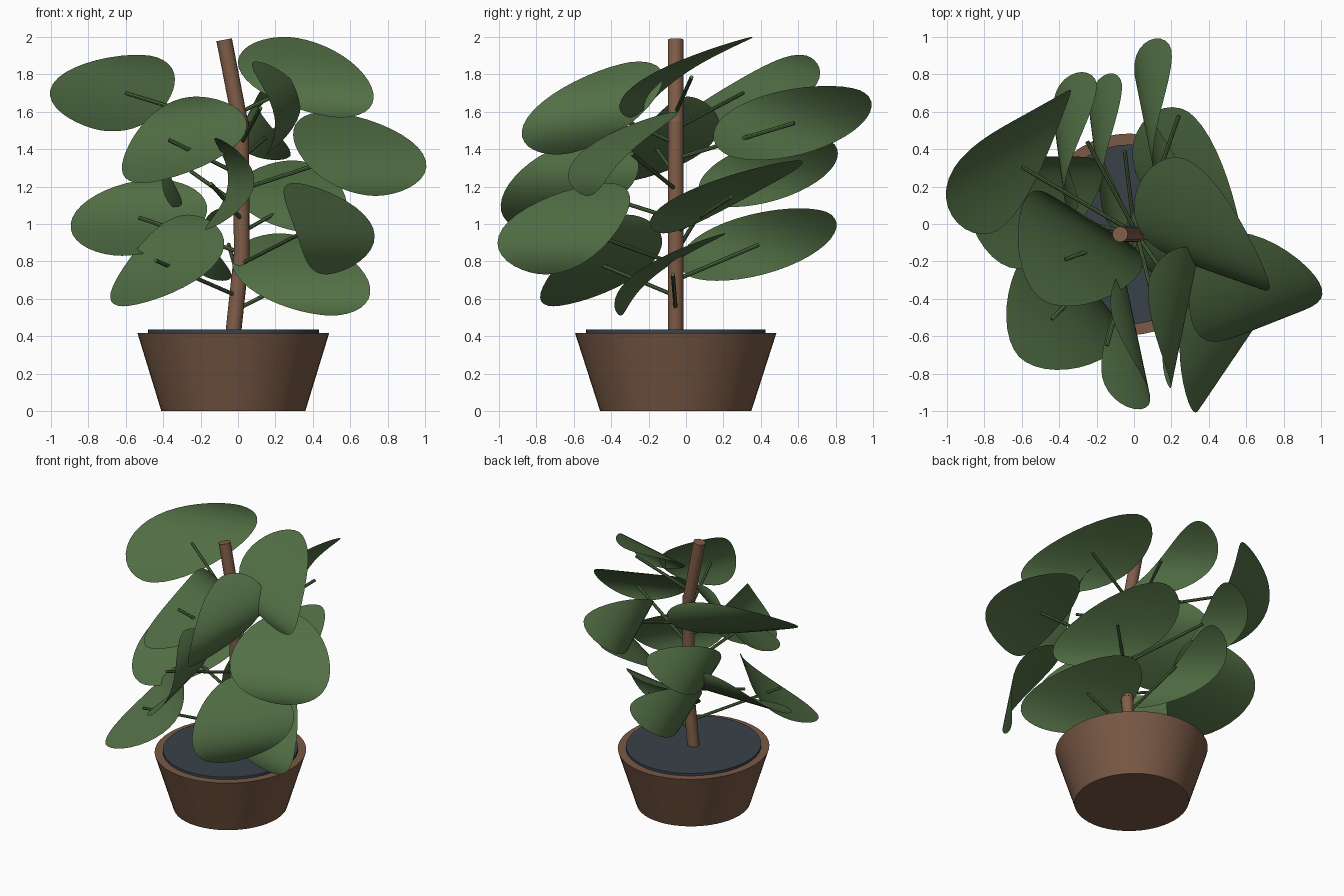
import bpy, bmesh, math
from mathutils import Vector

if "Cube" in bpy.data.objects:
    bpy.data.objects.remove(bpy.data.objects["Cube"])

CX, CY = -0.025, -0.055


def material(name, rgb):
    m = bpy.data.materials.new(name)
    m.diffuse_color = (*rgb, 1)
    m.use_nodes = True
    m.node_tree.nodes["Principled BSDF"].inputs["Base Color"].default_value = m.diffuse_color
    return m


CLAY = material("clay", (0.19, 0.1, 0.06))
SOIL = material("soil", (0.04, 0.055, 0.068))
BARK = material("bark", (0.22, 0.11, 0.065))
LEAF = material("leaf_green", (0.085, 0.16, 0.06))


def finish(name, bm, mat, angle=40):
    bmesh.ops.remove_doubles(bm, verts=bm.verts, dist=1e-5)
    me = bpy.data.meshes.new(name)
    bm.to_mesh(me)
    bm.free()
    ob = bpy.data.objects.new(name, me)
    bpy.context.collection.objects.link(ob)
    me.materials.append(mat)
    bpy.ops.object.select_all(action='DESELECT')
    ob.select_set(True)
    bpy.context.view_layer.objects.active = ob
    bpy.ops.object.shade_smooth_by_angle(angle=math.radians(angle))
    return ob


def lathe(name, profile, mat, sides=48):
    bm = bmesh.new()
    vs = [bm.verts.new((r, 0, z)) for r, z in profile]
    es = [bm.edges.new(p) for p in zip(vs, vs[1:])]
    bmesh.ops.spin(bm, geom=vs + es, axis=(0, 0, 1), cent=(0, 0, 0),
                   steps=sides, angle=2 * math.pi)
    bmesh.ops.remove_doubles(bm, verts=bm.verts, dist=1e-5)
    bmesh.ops.recalc_face_normals(bm, faces=bm.faces)
    ob = finish(name, bm, mat)
    ob.location = (CX, CY, 0)
    ob.scale = (1, 1.05, 1)


def rod(name, p, q, radius, mat, sides=16):
    p, q = Vector(p), Vector(q)
    bm = bmesh.new()
    bmesh.ops.create_cone(bm, cap_ends=True, segments=sides, radius1=radius,
                          radius2=radius, depth=(q - p).length)
    ob = finish(name, bm, mat)
    ob.location = (p + q) / 2
    ob.rotation_mode = 'QUATERNION'
    ob.rotation_quaternion = (q - p).to_track_quat('Z', 'Y')


# pot and soil
lathe("pot", [(0, 0), (0.385, 0), (0.513, 0.418), (0.457, 0.418), (0.44, 0.36), (0, 0.36)], CLAY)
lathe("soil", [(0, 0.37), (0.457, 0.37), (0.457, 0.436), (0, 0.436)], SOIL)

# trunk in three leaning pieces, slightly overlapping
TRUNK = [(-0.027, 0.40), (0.02, 0.84), (0.016, 1.55), (-0.074, 1.985)]
for i, ((x0, z0), (x1, z1)) in enumerate(zip(TRUNK, TRUNK[1:])):
    rod(f"trunk_{i + 1}", (x0, CY, z0 - (0.03 if i else 0)), (x1, CY, z1), 0.042, BARK)


def trunk_x(z):
    for (x0, z0), (x1, z1) in zip(TRUNK, TRUNK[1:]):
        if z <= z1:
            return x0 + (x1 - x0) * (z - z0) / (z1 - z0)
    return x1


def leaf(name, c, a, b, bend, n=20, m=8):
    """Oval blade bent between its two tips c-a and c+a; b = half width."""
    c, a, b = Vector(c), Vector(a), Vector(b)
    d = b.cross(a)
    d.z = 0
    d = d.normalized() * bend
    bm = bmesh.new()
    rows = []
    for i in range(n + 1):
        s = -math.cos(math.pi * i / n)
        arch = max(0, 1 - s * s)
        rows.append([bm.verts.new(c + a * s + d * arch
                                  + b * (arch ** 0.55 * (2 * j / m - 1)))
                     for j in range(m + 1)])
    for r0, r1 in zip(rows, rows[1:]):
        for j in range(m):
            bm.faces.new((r0[j], r0[j + 1], r1[j + 1], r1[j]))
    finish(name, bm, LEAF, 60)
    # stalk from the trunk to the point midway between the tips
    z = c.z - 0.19
    rod(name + "_stalk", (trunk_x(z), CY, z), c, 0.011, LEAF, 8)


# leaves from the top down: middle, half length, half width, bend
leaf("leaf_1", (.40, .03, 1.785), (-.13, .32, .215), (.34, -.12, -.02), .16)
leaf("leaf_2", (-.60, .305, 1.70), (.13, .34, .20), (.305, .17, -.05), -.14)
leaf("leaf_3", (.12, -.47, 1.62), (-.04, .17, .245), (.07, .34, .05), .15)
leaf("leaf_4", (.24, .58, 1.54), (-.04, .35, .175), (-.05, .25, -.10), -.19)
leaf("leaf_5", (.60, -.29, 1.375), (-.135, .235, .225), (.33, .13, 0), .16)
leaf("leaf_6", (-.37, -.19, 1.45), (.115, .22, .23), (.31, -.19, .03), -.16)
leaf("leaf_7", (-.145, -.65, 1.215), (.025, .17, .245), (-.07, .33, .0), .165)
leaf("leaf_8", (-.25, .44, 1.28), (.05, .31, .175), (-.03, .22, -.08), -.15)
leaf("leaf_9", (.35, .24, 1.145), (-.06, .36, .195), (.29, -.19, .0), .12)
leaf("leaf_10", (.385, -.585, .975), (-.085, .165, .245), (.21, .31, .0), .155)
leaf("leaf_11", (-.53, .06, 1.035), (.09, .30, .205), (.355, .0, .0), -.16)
leaf("leaf_12", (-.44, -.51, .805), (.175, .20, .245), (.24, -.25, 0), -.13)
leaf("leaf_13", (-.05, .39, .89), (-.015, .36, .175), (-.03, .23, -.09), -.16)
leaf("leaf_14", (.36, -.07, .73), (-.14, .28, .22), (.345, -.06, .0), .15)
